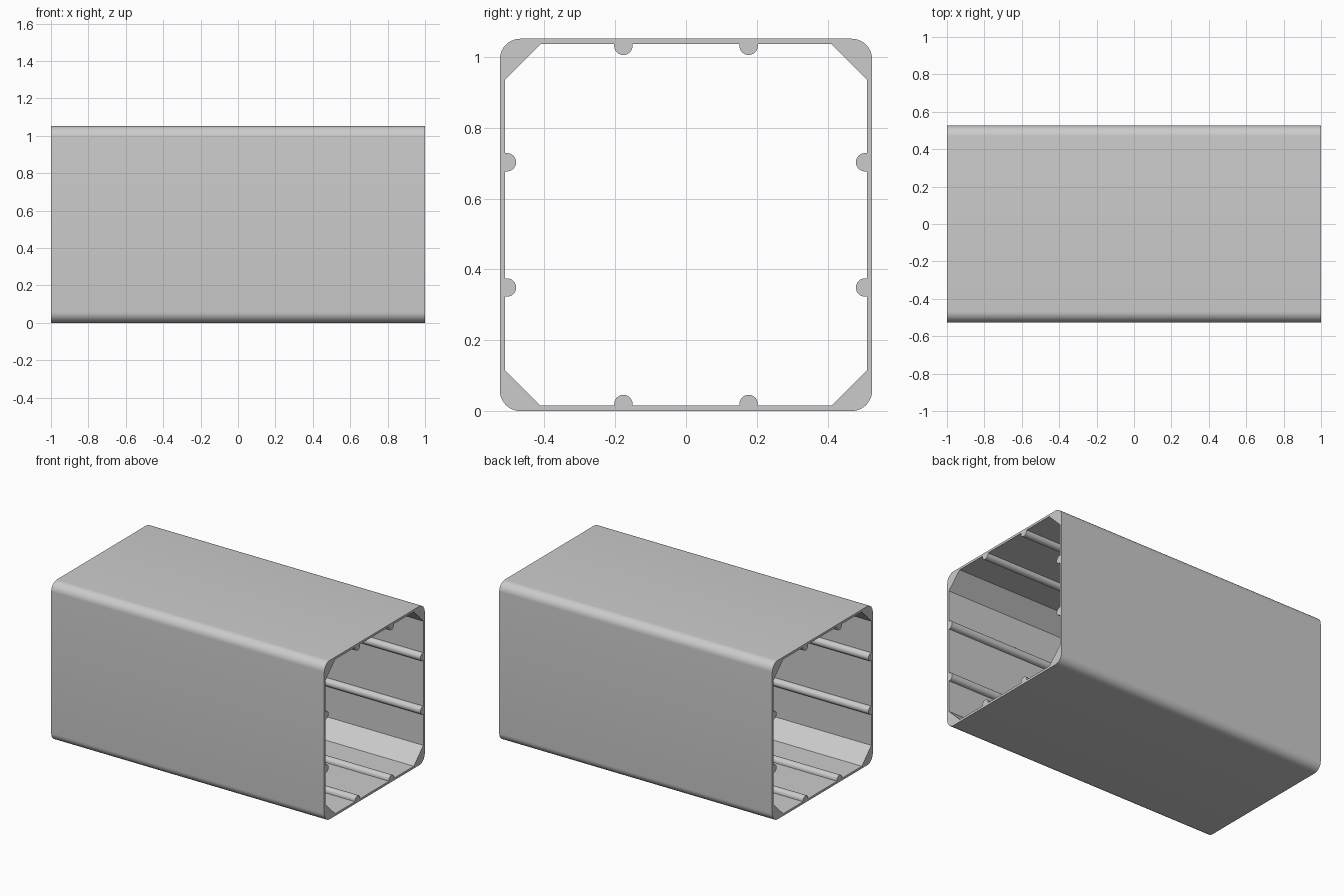
import bpy
import bmesh
from math import sin, cos, pi, radians
from mathutils import Matrix, Vector

cube = bpy.data.objects.get("Cube")
if cube:
    bpy.data.objects.remove(cube)

HALF = 0.526        # half the outer width
INNER = 0.511       # inner wall distance from the axis
CORNER = 0.058      # outer corner radius
FLAT = 0.411        # half the inner flat between corner gussets
RIB_AT, RIB_R, RIB_RISE = 0.177, 0.026, 0.005
LENGTH = 2.0


def arc(cu, cv, r, start, end, steps):
    angles = [radians(start + (end - start) * i / steps) for i in range(steps + 1)]
    return [(cu + r * cos(a), cv + r * sin(a)) for a in angles]


def four_sides(points):
    """Repeat one side's outline around the axis."""
    return [Matrix.Rotation(k * pi / 2, 2) @ Vector(p) for k in range(4) for p in points]


# Outer outline: a square with rounded corners
c = HALF - CORNER
outer = four_sides(arc(c, c, CORNER, 0, 90, 10))

# Inner outline: a flat with two round ribs, the gaps between flats are the gussets
side = [(FLAT, INNER)]
for u in (RIB_AT, -RIB_AT):
    side.append((u + RIB_R, INNER))
    side += arc(u, INNER - RIB_RISE, RIB_R, 0, -180, 12)
    side.append((u - RIB_R, INNER))
side.append((-FLAT, INNER))
inner = four_sides(side)

# Fill the ring between the outlines and extrude it along the axis
bm = bmesh.new()
for loop in (outer, inner):
    verts = [bm.verts.new((-LENGTH / 2, p.x, p.y + HALF)) for p in loop]
    for i, v in enumerate(verts):
        bm.edges.new((v, verts[i - 1]))
bmesh.ops.triangle_fill(bm, use_beauty=True, edges=bm.edges[:])
ext = bmesh.ops.extrude_face_region(bm, geom=bm.faces[:], use_keep_orig=True)
moved = [g for g in ext["geom"] if isinstance(g, bmesh.types.BMVert)]
bmesh.ops.translate(bm, vec=(LENGTH, 0, 0), verts=moved)
bmesh.ops.recalc_face_normals(bm, faces=bm.faces[:])
mesh = bpy.data.meshes.new("square_tube")
bm.to_mesh(mesh)
bm.free()

tube = bpy.data.objects.new("square_tube", mesh)
bpy.context.collection.objects.link(tube)

# Plain grey metal
mat = bpy.data.materials.new("light_grey")
mat.use_nodes = True
colour = (0.6, 0.6, 0.6, 1)
mat.diffuse_color = colour
mat.node_tree.nodes["Principled BSDF"].inputs["Base Color"].default_value = colour
mesh.materials.append(mat)

bpy.ops.object.select_all(action="DESELECT")
tube.select_set(True)
bpy.context.view_layer.objects.active = tube
bpy.ops.object.shade_smooth_by_angle(angle=radians(30))
